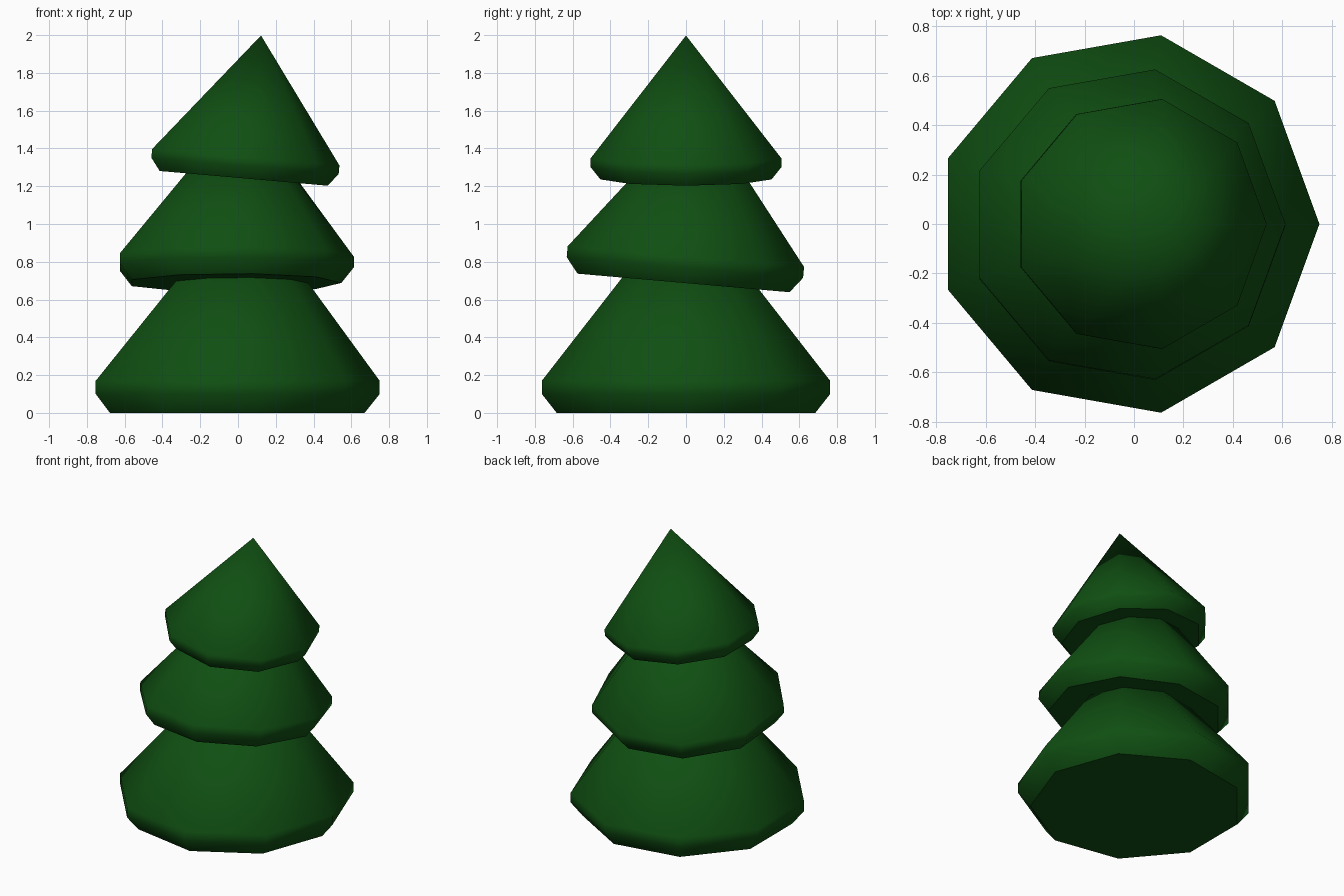
import bpy
import bmesh
from math import radians, cos, sin, tau

SIDES = 9
# Shared tier profile as (radius, height): base, chamfer top, rim top
PROFILE = [(0.695, 0.0), (0.775, 0.10), (0.775, 0.17)]
TIP = (0.06, 0.0, 1.15)  # the tip leans slightly off the axis

old = bpy.data.objects.get("Cube")
if old:
    bpy.data.objects.remove(old, do_unlink=True)

green = bpy.data.materials.new("pine green")
green.use_nodes = True
green.diffuse_color = (0.005, 0.078, 0.006, 1)
bsdf = green.node_tree.nodes["Principled BSDF"]
bsdf.inputs["Base Color"].default_value = green.diffuse_color
bsdf.inputs["Roughness"].default_value = 0.8


def make_tier(name, location, scale, tilt):
    """Nine-sided cone of foliage with a chamfered rim."""
    bm = bmesh.new()
    rings = [[bm.verts.new((r * cos(tau * i / SIDES), r * sin(tau * i / SIDES), z))
              for i in range(SIDES)] for r, z in PROFILE]
    tip = bm.verts.new(TIP)
    bm.faces.new(rings[0][::-1])
    for i in range(SIDES):
        j = (i + 1) % SIDES
        for low, high in zip(rings, rings[1:]):
            bm.faces.new((low[i], low[j], high[j], high[i]))
        bm.faces.new((rings[-1][i], rings[-1][j], tip))
    mesh = bpy.data.meshes.new(name)
    bm.to_mesh(mesh)
    bm.free()
    mesh.materials.append(green)
    tier = bpy.data.objects.new(name, mesh)
    bpy.context.collection.objects.link(tier)
    tier.location = location
    tier.scale = (scale,) * 3
    tier.rotation_euler = [radians(a) for a in tilt]
    # Smooth sides, crisp base edge
    bpy.ops.object.select_all(action="DESELECT")
    tier.select_set(True)
    bpy.context.view_layer.objects.active = tier
    bpy.ops.object.shade_smooth_by_angle(angle=radians(45))


# Each tier is a smaller copy, the upper two tilted in different directions
make_tier("lower_foliage", (-0.025, 0, 0), 1.0, (0, 0, 0))
make_tier("middle_foliage", (-0.025, -0.013, 0.688), 0.823, (-5, 0, 0))
make_tier("upper_foliage", (0.016, 0, 1.243), 0.662, (0, 5, 0))
